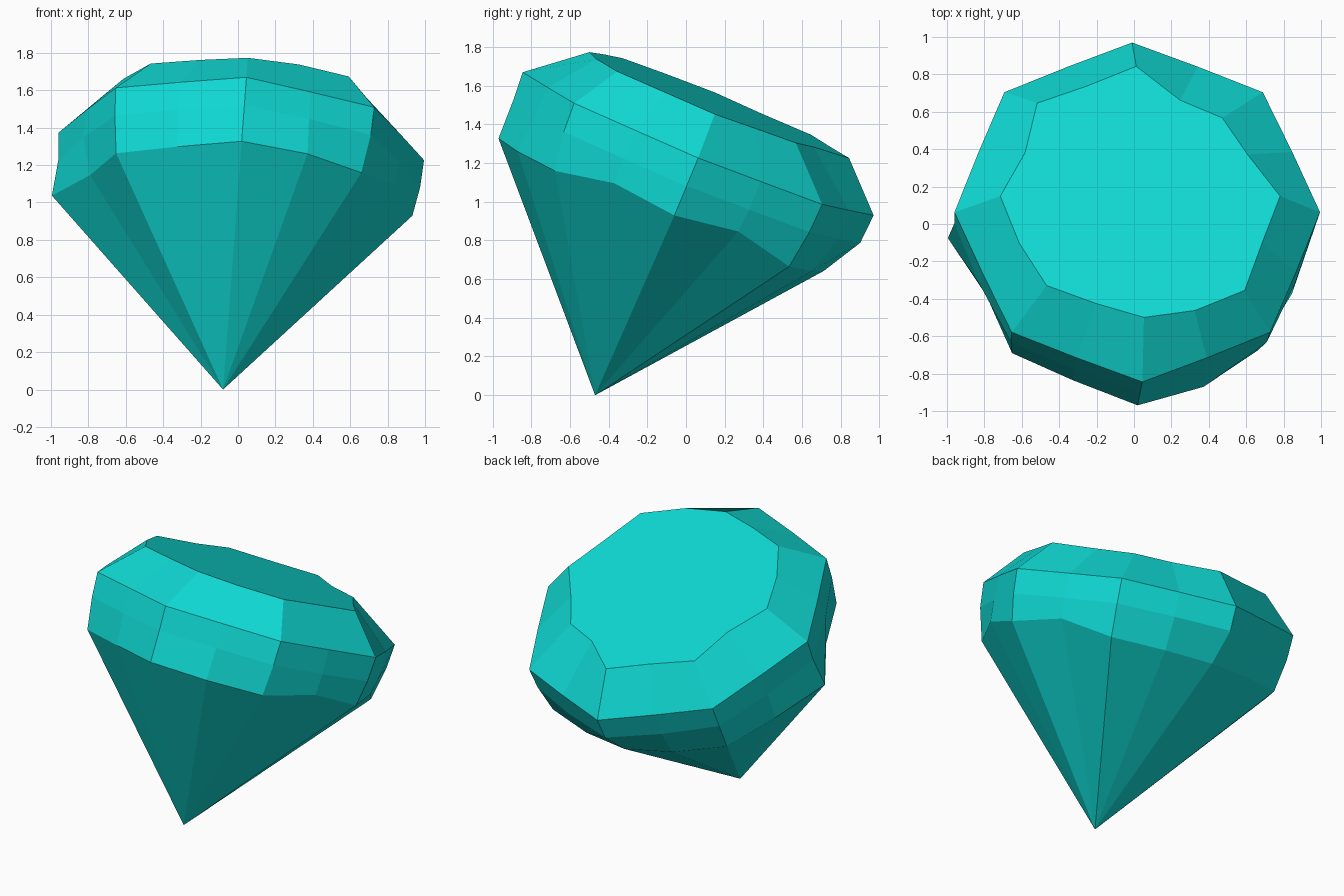
import bpy
import bmesh
import math
from mathutils import Matrix, Vector

# Remove the default object
default = bpy.data.objects.get("Cube")
if default:
    bpy.data.objects.remove(default, do_unlink=True)

SIDES = 16


def make_material(name, rgb):
    mat = bpy.data.materials.new(name)
    mat.use_nodes = True
    colour = (*rgb, 1.0)
    mat.diffuse_color = colour
    mat.node_tree.nodes["Principled BSDF"].inputs["Base Color"].default_value = colour
    return mat


def add_ring(bm, height, radii, lifts=None):
    """Ring of vertices around the gem axis, starting at the back."""
    lifts = lifts or {}
    ring = []
    for index, radius in enumerate(radii):
        angle = index * math.tau / SIDES
        ring.append(bm.verts.new((radius * math.sin(angle),
                                  radius * math.cos(angle),
                                  height + lifts.get(index, 0))))
    return ring


def bridge(bm, upper, lower):
    """Facets between two neighbouring rings."""
    for index in range(SIDES):
        following = (index + 1) % SIDES
        bm.faces.new((upper[index], upper[following], lower[following], lower[index]))


bm = bmesh.new()

# Flat table on top, hand-cut so its edges dip between the corners
table = add_ring(bm, 1.635, [.75, .60, .64, .63, .75, .70, .77, .715,
                             .70, .67, .73, .71, .75, .66, .76, .69])

# Crown and girdle: octagons with a vertex in the middle of each side
crown = add_ring(bm, 1.408, [.98, .91] * 8)
girdle = add_ring(bm, 1.25, [.97, .915] * 8)

# Uneven lower edge of the girdle
lower_edge = add_ring(bm, 1.043, [.85, .85, .93, .89, .94, .91, .92, .93,
                                  .966, .89, .94, .86, .99, .90, .93, .86],
                      {3: .08, 4: .04, 5: .07})

bm.faces.new(table)
for upper, lower in ((table, crown), (crown, girdle), (girdle, lower_edge)):
    bridge(bm, upper, lower)

# Pavilion facets meeting at the tip
tip = bm.verts.new((0, 0, 0))
for index in range(SIDES):
    bm.faces.new((lower_edge[index], lower_edge[(index + 1) % SIDES], tip))

# Lean the gem towards the back while it stands on its tip
axis = Vector((.075, .41, 1)).normalized()
side = Vector((1, 0, -.075))
side = (side - axis * side.dot(axis)).normalized()
depth = axis.cross(side)
lean = Matrix((side, depth, axis)).transposed().to_4x4()
bm.transform(Matrix.Translation((-.08, -.47, 0)) @ lean)
bmesh.ops.recalc_face_normals(bm, faces=bm.faces)

mesh = bpy.data.meshes.new("gemstone")
bm.to_mesh(mesh)
bm.free()
mesh.materials.append(make_material("turquoise", (.005, .70, .66)))
gem = bpy.data.objects.new("gemstone", mesh)
bpy.context.collection.objects.link(gem)
